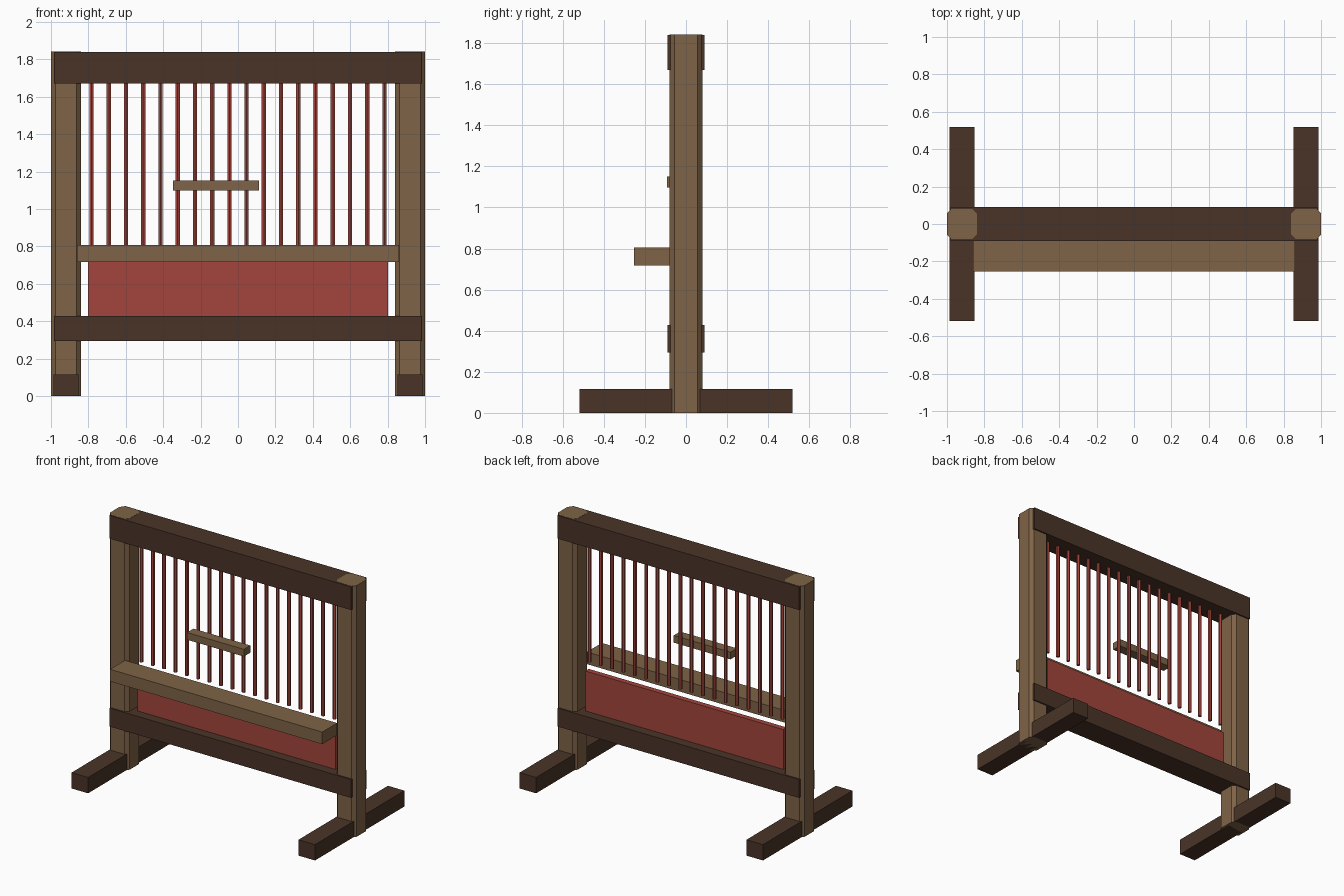
import bpy, bmesh, math

if "Cube" in bpy.data.objects:
    bpy.data.objects.remove(bpy.data.objects["Cube"])


def material(name, rgb):
    m = bpy.data.materials.new(name)
    m.diffuse_color = (*rgb, 1.0)
    m.use_nodes = True
    m.node_tree.nodes["Principled BSDF"].inputs["Base Color"].default_value = m.diffuse_color
    return m


DARK = material("dark_wood", (0.068, 0.034, 0.021))
TAN = material("light_wood", (0.21, 0.125, 0.063))
RED = material("red_yarn", (0.366, 0.06, 0.045))


def finish(name, bm, mat):
    bmesh.ops.recalc_face_normals(bm, faces=bm.faces)
    me = bpy.data.meshes.new(name)
    bm.to_mesh(me)
    bm.free()
    me.materials.append(mat)
    ob = bpy.data.objects.new(name, me)
    bpy.context.collection.objects.link(ob)
    return ob


def box(name, lo, hi, mat, chamfer=0.0):
    """Box between two corners, optionally with chamfered vertical edges."""
    bm = bmesh.new()
    bmesh.ops.create_cube(bm, size=1)
    for v in bm.verts:
        v.co = [a + (c + 0.5) * (b - a) for a, b, c in zip(lo, hi, v.co)]
    if chamfer:
        upright = [e for e in bm.edges
                   if abs(e.verts[0].co.z - e.verts[1].co.z) > 0.5 * (hi[2] - lo[2])]
        bmesh.ops.bevel(bm, geom=upright, offset=chamfer, segments=1, affect='EDGES')
    return finish(name, bm, mat)


def rod(name, x, y, z0, z1, radius, mat, sides=6):
    bm = bmesh.new()
    bmesh.ops.create_cone(bm, cap_ends=True, segments=sides, radius1=radius,
                          radius2=radius, depth=z1 - z0)
    bmesh.ops.translate(bm, verts=bm.verts, vec=(x, y, (z0 + z1) / 2))
    return finish(name, bm, mat)


# Chamfered posts and the feet they stand in
for side, s in (("left", -1), ("right", 1)):
    cx = 0.92 * s
    box(f"{side}_post", (cx - 0.08, -0.08, 0), (cx + 0.08, 0.08, 1.841), TAN, 0.024)
    box(f"{side}_foot", (cx - 0.067, -0.518, 0), (cx + 0.067, 0.518, 0.116), DARK)

# Cross beams
box("top_beam", (-0.98, -0.09, 1.67), (0.98, 0.09, 1.84), DARK)
box("lower_beam", (-0.98, -0.09, 0.293), (0.98, 0.09, 0.428), DARK)
box("breast_beam", (-0.86, -0.253, 0.717), (0.86, -0.08, 0.806), TAN)

# Woven cloth and warp threads
box("woven_cloth", (-0.803, -0.02, 0.41), (0.803, 0.02, 0.72), RED)
COUNT = 18
for i in range(COUNT):
    x = -0.783 + 1.566 * i / (COUNT - 1)
    rod(f"warp_thread_{i + 1:02d}", x, 0, 0.785, 1.69, 0.013, RED)

# Shuttle resting against the threads
box("shuttle", (-0.348, -0.092, 1.098), (0.112, -0.018, 1.151), TAN)
